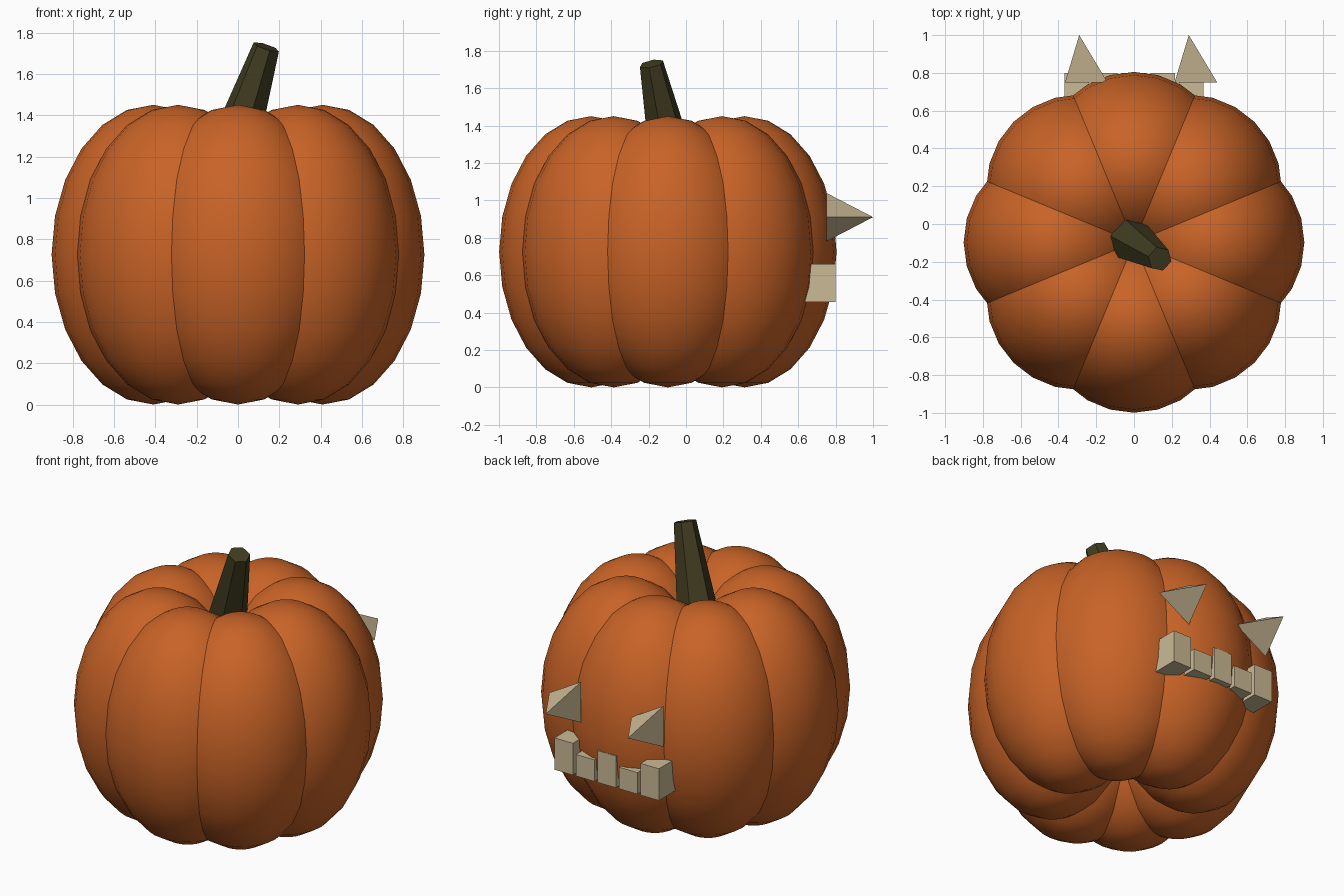
import bpy, bmesh, math
from mathutils import Vector, Matrix

if "Cube" in bpy.data.objects:
    bpy.data.objects.remove(bpy.data.objects["Cube"])

CY = -0.097          # pumpkin axis position in y


def material(name, rgb):
    m = bpy.data.materials.new(name)
    m.diffuse_color = (*rgb, 1)
    m.use_nodes = True
    m.node_tree.nodes["Principled BSDF"].inputs["Base Color"].default_value = m.diffuse_color
    return m


ORANGE = material("pumpkin orange", (0.58, 0.125, 0.02))
BROWN = material("stem brown", (0.053, 0.046, 0.015))
CREAM = material("carving cream", (0.60, 0.49, 0.30))


def add_object(name, bm, mat, smooth=False):
    bmesh.ops.recalc_face_normals(bm, faces=bm.faces)
    for f in bm.faces:
        f.smooth = smooth
    me = bpy.data.meshes.new(name)
    bm.to_mesh(me)
    bm.free()
    me.materials.append(mat)
    ob = bpy.data.objects.new(name, me)
    bpy.context.collection.objects.link(ob)
    return ob


def frustum(name, sides, base, tip, r0, r1, phase, mat):
    """Tapered prism between two points, with end caps."""
    base, tip = Vector(base), Vector(tip)
    rot = Vector((0, 0, 1)).rotation_difference(tip - base)
    bm = bmesh.new()
    rings = []
    for centre, r in ((base, r0), (tip, r1)):
        ring = []
        for i in range(sides if r > 0 else 1):
            a = phase + math.tau * i / sides
            ring.append(bm.verts.new(centre + rot @ Vector((r * math.cos(a), r * math.sin(a), 0))))
        rings.append(ring)
    low, high = rings
    for i in range(sides):
        j = (i + 1) % sides
        if r1 > 0:
            bm.faces.new((low[i], low[j], high[j], high[i]))
        else:
            bm.faces.new((low[i], low[j], high[0]))
    bm.faces.new(low[::-1])
    if r1 > 0:
        bm.faces.new(high)
    return add_object(name, bm, mat)


# Eight overlapping lobes around the axis
for k in range(8):
    a = math.tau * k / 8
    bm = bmesh.new()
    bmesh.ops.create_uvsphere(bm, u_segments=24, v_segments=12, radius=1)
    place = (Matrix.Translation((0.41 * math.cos(a), CY + 0.41 * math.sin(a), 0.725))
             @ Matrix.Rotation(a, 4, 'Z')
             @ Matrix.Diagonal((0.492, 0.492, 0.725, 1)))
    bm.transform(place)
    add_object(f"pumpkin_lobe_{k + 1}", bm, ORANGE, smooth=True)

# Leaning six-sided stem
frustum("stem", 6, (-0.035, -0.074, 1.2), (0.137, -0.185, 1.73),
        0.125, 0.066, math.radians(47), BROWN)

# Three-sided pointed eyes on the back side
for side, x in (("left", -0.29), ("right", 0.29)):
    frustum(f"eye_{side}", 3, (x, 0.75, 0.91), (x, 1.0, 0.91), 0.15, 0, 0, CREAM)

# Row of five block teeth, alternating tall and short
for k in range(5):
    x = (k - 2) * 0.152
    z0, z1 = 0.457, (0.66 if k % 2 == 0 else 0.595)
    bm = bmesh.new()
    bmesh.ops.create_cube(bm, size=1)
    bm.transform(Matrix.Translation((x, 0.68, (z0 + z1) / 2))
                 @ Matrix.Diagonal((0.13, 0.24, z1 - z0, 1)))
    add_object(f"tooth_{k + 1}", bm, CREAM)
